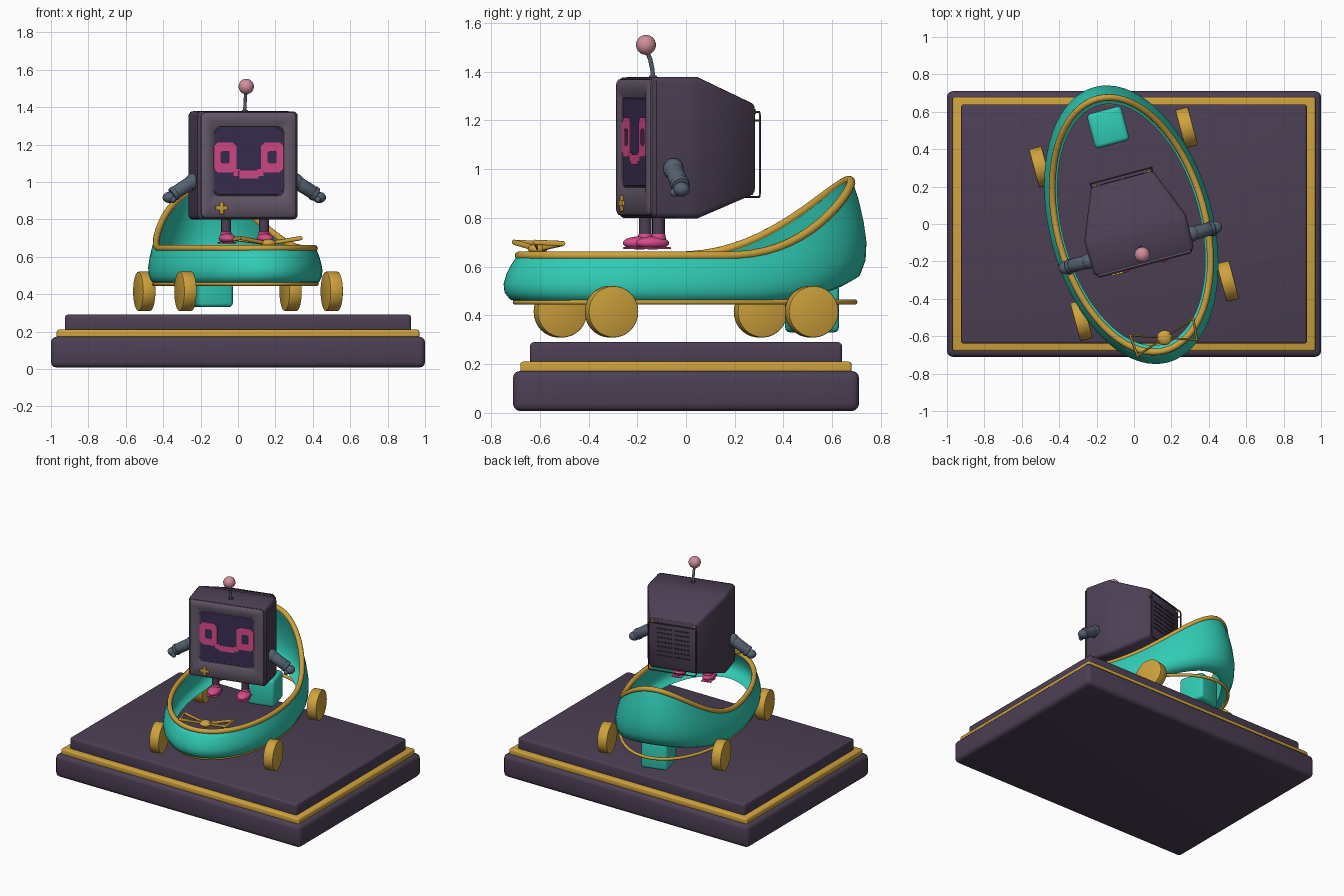
import bpy, bmesh, math
from math import sin, cos, pi
from mathutils import Matrix, Vector

if "Cube" in bpy.data.objects:
    bpy.data.objects.remove(bpy.data.objects["Cube"])

def mat(name, r, g, b):
    m = bpy.data.materials.new(name)
    m.diffuse_color = (r, g, b, 1)
    m.use_nodes = True
    m.node_tree.nodes["Principled BSDF"].inputs["Base Color"].default_value = m.diffuse_color
    return m

PURPLE = mat("dark purple", .072, .05, .088)
GREY = mat("grey purple", .13, .10, .145)
GOLD = mat("gold", .62, .36, .045)
TEAL = mat("teal", .03, .60, .46)
PINK = mat("pink", .68, .07, .26)
ROSE = mat("pale rose", .64, .27, .33)
SLATE = mat("slate", .09, .12, .165)
SCREEN = mat("screen indigo", .042, .027, .085)
VENT = mat("vent dark", .028, .02, .038)
TURN = Matrix.Rotation(math.radians(15), 4, 'Z')   # vehicle and rider are turned
A, B = .762, .437                                  # hull half length and half width

def finish(ob, m, turned=True, angle=35):
    if not ob.data.materials:
        ob.data.materials.append(m)
    if turned:
        ob.matrix_world = TURN
    bpy.ops.object.select_all(action='DESELECT')
    ob.select_set(True)
    bpy.context.view_layer.objects.active = ob
    bpy.ops.object.shade_smooth_by_angle(angle=math.radians(angle))
    return ob

def from_bm(name, bm, m, turned=True, angle=35):
    bmesh.ops.recalc_face_normals(bm, faces=bm.faces)
    me = bpy.data.meshes.new(name)
    bm.to_mesh(me)
    bm.free()
    ob = bpy.data.objects.new(name, me)
    bpy.context.collection.objects.link(ob)
    return finish(ob, m, turned, angle)

def box(name, c, size, m, bevel=0, turned=True, seg=3):
    bm = bmesh.new()
    bmesh.ops.create_cube(bm, size=1, matrix=Matrix.Translation(c) @ Matrix.Diagonal((*size, 1)))
    if bevel:
        bmesh.ops.bevel(bm, geom=bm.edges[:], offset=bevel, segments=seg, profile=.5, affect='EDGES')
    return from_bm(name, bm, m, turned)

def ball(name, c, r, m):
    bm = bmesh.new()
    bmesh.ops.create_uvsphere(bm, u_segments=24, v_segments=14, radius=1,
                              matrix=Matrix.Translation(c) @ Matrix.Diagonal((*r, 1)))
    return from_bm(name, bm, m, angle=60)

def rod(name, p, q, r1, r2, m, seg=24, bevel=0):
    p, q = Vector(p), Vector(q)
    d = q - p
    bm = bmesh.new()
    bmesh.ops.create_cone(bm, cap_ends=True, segments=seg, radius1=r1, radius2=r2, depth=d.length,
                          matrix=Matrix.Translation((p + q) / 2) @ d.to_track_quat('Z', 'Y').to_matrix().to_4x4())
    if bevel:
        rim = [e for e in bm.edges if any(len(f.verts) > 4 for f in e.link_faces)]
        bmesh.ops.bevel(bm, geom=rim, offset=bevel, segments=2, profile=.5, affect='EDGES')
    return from_bm(name, bm, m)

def loft(name, rings, m, caps=(True, True), wrap=False, angle=35):
    bm = bmesh.new()
    rows = [[bm.verts.new(p) for p in ring] for ring in rings]
    n = len(rows[0])
    for a, b in zip(rows, rows[1:] + rows[:1] if wrap else rows[1:]):
        for i in range(n):
            j = (i + 1) % n
            bm.faces.new((a[i], a[j], b[j], b[i]))
    if not wrap:
        for on, row in zip(caps, (rows[0], rows[-1])):
            if on:
                bm.faces.new(row)
    return from_bm(name, bm, m, angle=angle)

def tube(name, pts, r, m, cyclic=True, res=3):
    cu = bpy.data.curves.new(name, 'CURVE')
    cu.dimensions = '3D'
    cu.bevel_depth, cu.bevel_resolution, cu.use_fill_caps = r, res, True
    s = cu.splines.new('POLY')
    s.points.add(len(pts) - 1)
    for sp, p in zip(s.points, pts):
        sp.co = (*p, 1)
    s.use_cyclic_u = cyclic
    ob = bpy.data.objects.new(name, cu)
    bpy.context.collection.objects.link(ob)
    bpy.ops.object.select_all(action='DESELECT')
    ob.select_set(True)
    bpy.context.view_layer.objects.active = ob
    bpy.ops.object.convert(target='MESH')
    return finish(bpy.context.view_layer.objects.active, m, angle=60)

def rrect(hw, z0, z1, y, r, x=0, seg=3):
    """rounded rectangle facing the front"""
    pts = []
    for k, (sx, z) in enumerate(((1, z1 - r), (-1, z1 - r), (-1, z0 + r), (1, z0 + r))):
        for i in range(seg + 1):
            a = pi / 2 * (k + i / seg)
            pts.append((x + sx * (hw - r) + r * cos(a), y, z + r * sin(a)))
    return pts

# plinth
box("plinth", (0, 0, .09), (2, 1.42, .165), PURPLE, .03, False)
box("plinth_trim", (0, 0, .185), (1.94, 1.36, .05), GOLD, .012, False)
box("plinth_top", (0, 0, .24), (1.85, 1.28, .1), PURPLE, .015, False)

# hull: an open ring with a high stern
N = 72
def rise(s, start, height, power):
    return height * max(0, (s - start) / (1 - start)) ** power
def hull_ring(scale, v, inset=0):
    pts = []
    for i in range(N):
        a = 2 * pi * i / N
        s = sin(a)
        lo = .452 + rise(s, .3, .09, 2)
        hi = .645 + rise(s, .1, .31, 2.2)
        pts.append(((B * scale - inset) * cos(a) - .015, (A * scale - inset) * s, lo + (hi - lo) * v))
    return pts
profile = [(.90, 0), (.965, .07), (.995, .22), (1, .4), (.985, .6), (.96, .8), (.925, 1)]
loft("hull", [hull_ring(s, v) for s, v in profile] +
     [hull_ring(s, v, .025) for s, v in reversed(profile)], TEAL, wrap=True, angle=60)
tube("hull_top_rail", hull_ring(.925, 1, .008), .018, GOLD)
tube("hull_bottom_rail", [(x, y, .455) for x, y, z in hull_ring(.935, 0)], .011, GOLD)

# wheels and rear block
for sx in (-1, 1):
    for sy, end in ((-1, "front"), (1, "rear")):
        rod(f"{end}_wheel", (sx * .37, sy * .425, .415), (sx * .44, sy * .425, .415),
            .106, .106, GOLD, 32, .006)
box("rear_block", (0, .535, .43), (.19, .19, .2), TEAL, .022)

# bow ornament on the prow
ball("bow_knot", (0, -.63, .672), (.042, .04, .022), GOLD)
for s in (-1, 1):
    tube("bow_loop", [(0, -.63, .672), (s * .175, -.57, .695), (s * .165, -.685, .70)], .011, GOLD)

# rider body: box front, tapered back
loft("body", [rrect(.262, .81, 1.37, -.215, .02), rrect(.277, .80, 1.377, -.20, .025),
              rrect(.28, .798, 1.378, -.07, .025), rrect(.28, .798, 1.378, -.02, .025),
              rrect(.175, .895, 1.27, .24, .02), rrect(.165, .905, 1.26, .248, .015)], PURPLE)
# bezel and screen
loft("bezel", [rrect(.262, .812, 1.368, -.20, .02), rrect(.262, .812, 1.368, -.222, .02),
               rrect(.252, .822, 1.358, -.23, .02), rrect(.215, .895, 1.325, -.23, .02),
               rrect(.195, .925, 1.295, -.219, .03), rrect(.19, .93, 1.29, -.20, .03)],
     GREY, caps=(False, False))
loft("screen", [rrect(.192, .928, 1.292, -.21, .03), rrect(.188, .932, 1.288, -.2165, .03)], SCREEN)

# pixel face
FY = -.2155
for s in (-1, 1):
    e = s * .13
    loft("eye", [rrect(.062, 1.05, 1.212, FY, .022, e, 1), rrect(.062, 1.05, 1.212, FY - .005, .022, e, 1),
                 rrect(.025, 1.098, 1.165, FY - .005, .008, e, 1),
                 rrect(.025, 1.098, 1.165, FY, .008, e, 1)], PINK, wrap=True)
    box("mouth_corner", (s * .066, FY - .0025, 1.05), (.034, .005, .036), PINK)
box("mouth", (0, FY - .0025, 1.04), (.11, .006, .042), PINK)
# plus button
box("plus_bar", (-.153, -.233, .86), (.066, .012, .022), GOLD, .003)
box("plus_post", (-.153, -.233, .86), (.022, .013, .066), GOLD, .003)

# back: vents, screws and wire frame
for i in range(7):
    for s in (-1, 1):
        box("vent", (s * .064, .248, .99 + .033 * i), (.11, .006, .011), VENT)
for s in (-1, 1):
    rod("screw", (s * .148, .24, 1.235), (s * .148, .256, 1.235), .012, .010, GOLD, 12)
tube("back_wire", rrect(.17, .886, 1.235, .268, .012), .004, PURPLE)
for s in (-1, 1):
    rod("wire_mount", (s * .168, .236, 1.2), (s * .168, .268, 1.2), .004, .004, PURPLE, 8)

# arms, legs and shoes
for s in (-1, 1):
    ball("shoulder", (s * .287, -.13, 1.0), (.04, .042, .045), SLATE)
    rod("arm", (s * .28, -.13, 1.005), (s * .385, -.13, .94), .038, .036, SLATE, 20, .006)
    rod("cuff", (s * .378, -.13, .944), (s * .40, -.13, .93), .04, .038, SLATE, 20, .006)
    ball("hand", (s * .415, -.13, .917), (.036, .034, .03), SLATE)
    ball("thumb", (s * .40, -.155, .905), (.016, .02, .018), SLATE)
    rod("leg", (s * .105, -.145, .70), (s * .105, -.145, .82), .026, .026, PURPLE, 16)
    rod("ankle_cuff", (s * .105, -.145, .705), (s * .105, -.145, .735), .032, .028, PINK, 20, .005)
    ball("shoe", (s * .105, -.17, .697), (.044, .07, .027), PINK)
    rod("sole", (s * .105, -.165, .672), (s * .105, -.165, .679), .042, .042, PINK, 24)
    box("sole_plate", (s * .105, -.165, .676), (.07, .13, .008), PINK, .003)

# antenna
tube("antenna_rod", [(0, -.14, 1.37), (0, -.143, 1.41), (0, -.152, 1.45), (0, -.168, 1.49)],
     .009, SLATE, False)
rod("antenna_foot", (0, -.14, 1.372), (0, -.14, 1.385), .02, .014, PURPLE, 16)
ball("antenna_ball", (0, -.17, 1.51), (.041, .041, .041), ROSE)
